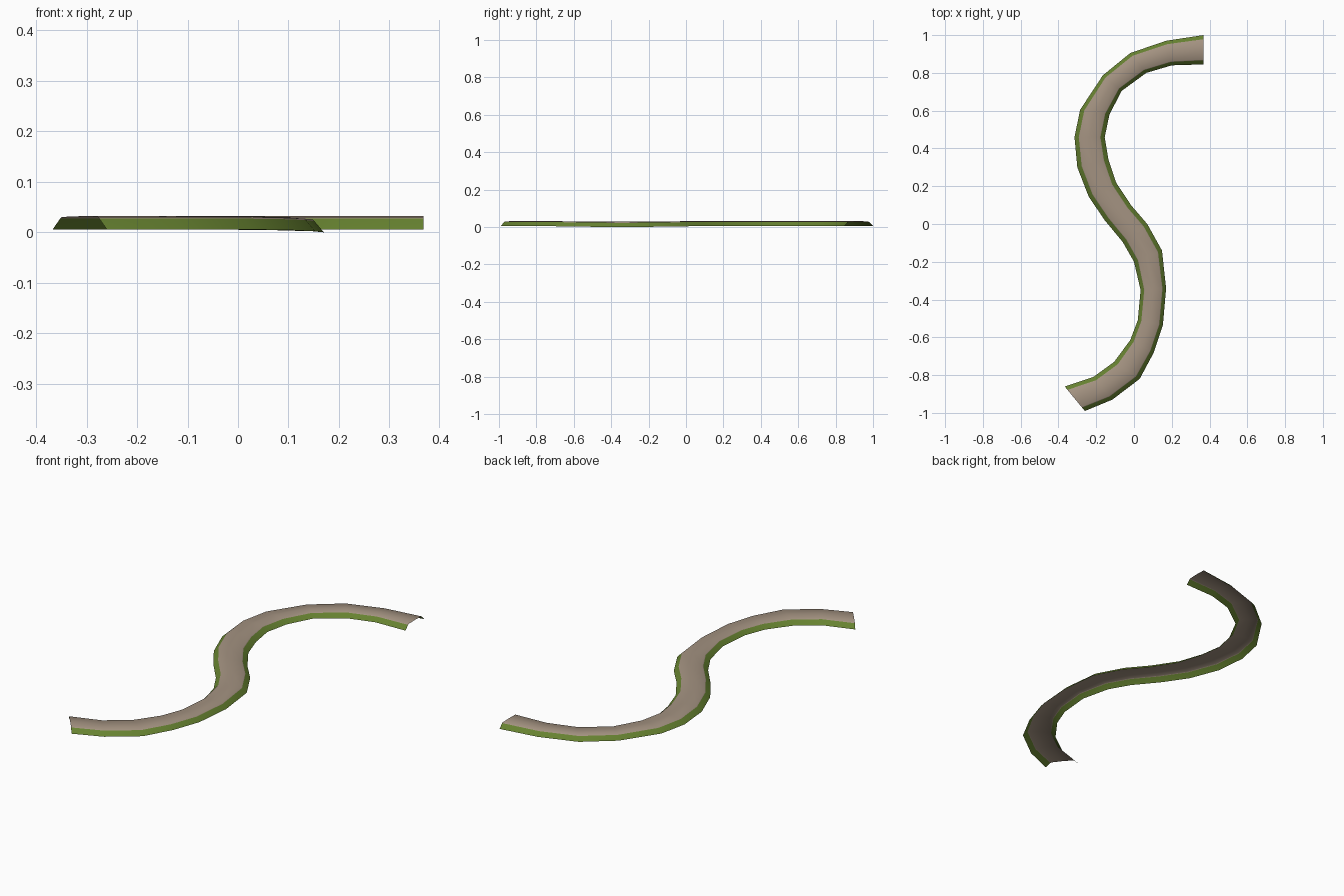
import bpy, math

if "Cube" in bpy.data.objects:
    bpy.data.objects.remove(bpy.data.objects["Cube"])

# Left and right kerb lines of the winding road, from the far end to the near end
LEFT = [(.367, 1.0), (.17, .97), (-.02, .905), (-.165, .787), (-.285, .605), (-.315, .46),
        (-.30, .30), (-.24, .145), (-.155, .02), (-.06, -.095), (0, -.20), (.035, -.35),
        (.02, -.51), (-.02, -.615), (-.105, -.73), (-.215, -.81), (-.367, -.86)]
RIGHT = [(.367, .845), (.20, .84), (.065, .80), (-.065, .705), (-.13, .58), (-.155, .46),
         (-.135, .34), (-.095, .22), (-.016, .10), (.07, 0), (.148, -.14), (.17, -.34),
         (.153, -.535), (.105, -.68), (.03, -.82), (-.115, -.93), (-.26, -.99)]

# Cross-section: (fraction across, fraction of bank height)
PROFILE = [(0, 0), (.14, .88), (.165, 1), (.5, 1.06), (.835, 1), (.86, .88), (1, 0)]


def material(name, rgb):
    m = bpy.data.materials.new(name)
    m.diffuse_color = (*rgb, 1)
    m.use_nodes = True
    m.node_tree.nodes["Principled BSDF"].inputs["Base Color"].default_value = m.diffuse_color
    return m


# Loft the open road strip along the two kerb lines
verts, faces, mats = [], [], []
n = len(PROFILE)
for (lx, ly), (rx, ry) in zip(LEFT, RIGHT):
    dip = .006 * math.exp(-((ry + .34) / .3) ** 2)   # outer kerb dips in the near bend
    for t, h in PROFILE:
        z = .006 - dip * t + .0245 * h
        verts.append((lx + (rx - lx) * t, ly + (ry - ly) * t, z))
for i in range(len(LEFT) - 1):
    for j in range(n - 1):
        a = i * n + j
        faces.append((a, a + n, a + n + 1, a + 1))
        mats.append(1 if j in (0, n - 2) else 0)      # grass on the outer banks

mesh = bpy.data.meshes.new("road")
mesh.from_pydata(verts, [], faces)
mesh.materials.append(material("dirt tan", (.37, .29, .22)))
mesh.materials.append(material("grass green", (.135, .225, .03)))
for p, m in zip(mesh.polygons, mats):
    p.material_index = m
    p.use_smooth = True
road = bpy.data.objects.new("winding_road", mesh)
bpy.context.collection.objects.link(road)
